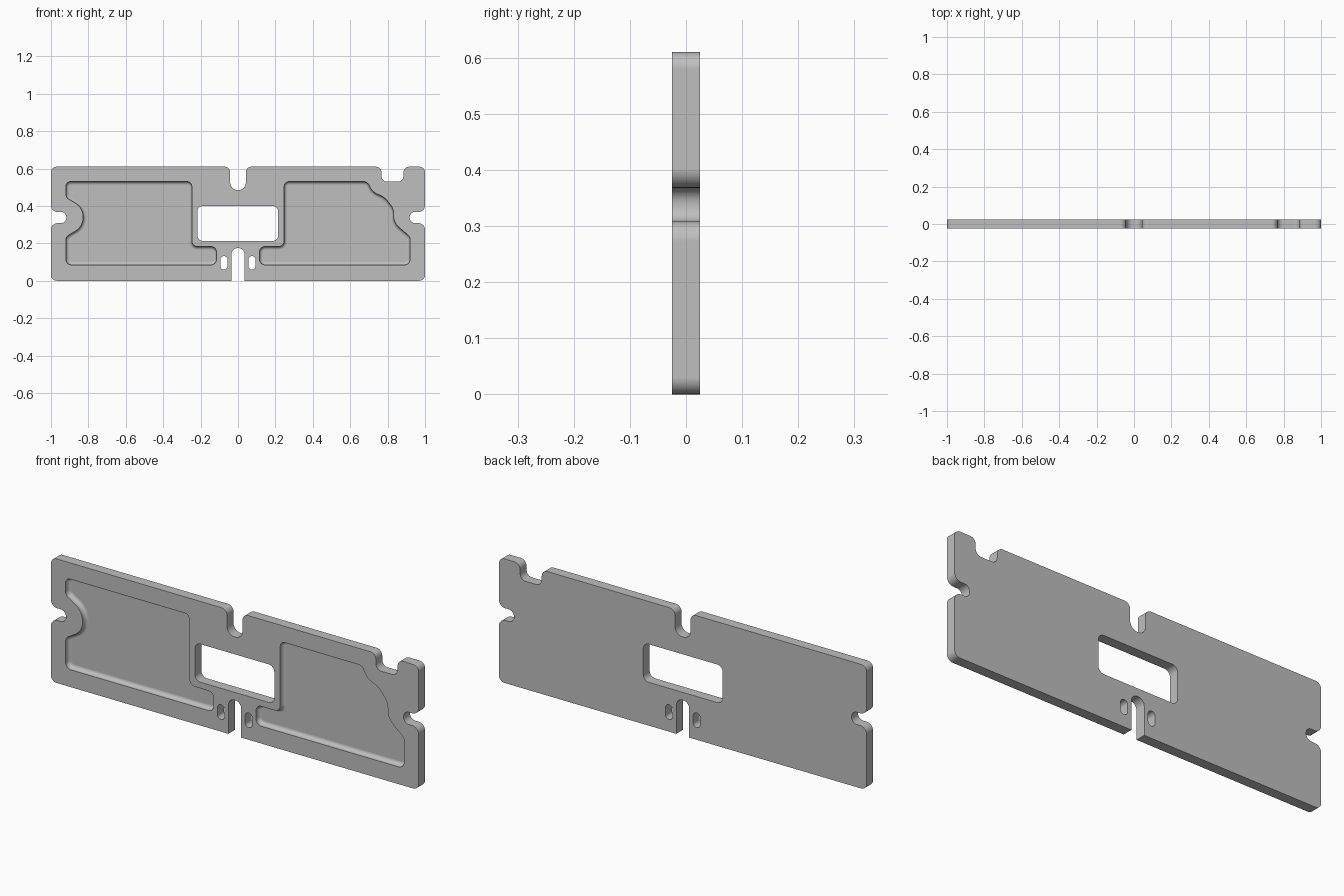
import bpy, bmesh, math
from mathutils import Vector

cube = bpy.data.objects.get("Cube")
if cube:
    bpy.data.objects.remove(cube)

FRONT, BACK = -0.025, 0.025
DEPTH, FILLET = 0.025, 0.018

grey = bpy.data.materials.new("plain grey")
grey.use_nodes = True
grey.diffuse_color = (0.52, 0.52, 0.52, 1)
grey.node_tree.nodes["Principled BSDF"].inputs["Base Color"].default_value = grey.diffuse_color


def rounded(corners, steps=8):
    """Turn (x, z, radius) corners into a counter-clockwise loop with arcs."""
    pts = []
    for i, (x, z, r) in enumerate(corners):
        p = Vector((x, z))
        if r == 0:
            pts.append(p)
            continue
        a = (Vector(corners[i - 1][:2]) - p).normalized()
        b = (Vector(corners[(i + 1) % len(corners)][:2]) - p).normalized()
        half = a.angle(b) / 2
        centre = p + (a + b).normalized() * (r / math.sin(half))
        start = p + a * (r / math.tan(half)) - centre
        end = p + b * (r / math.tan(half)) - centre
        turn = start.angle(end)
        for k in range(steps + 1):
            t = k / steps
            pts.append(centre + (start * math.sin((1 - t) * turn)
                                 + end * math.sin(t * turn)) / math.sin(turn))
    area = sum(pts[i - 1].cross(pts[i]) for i in range(len(pts)))
    return pts if area > 0 else pts[::-1]


def inset(pts, d):
    """Move a loop inward by d along its mitred normals."""
    out = []
    for i, p in enumerate(pts):
        e1 = (p - pts[i - 1]).normalized()
        e2 = (pts[(i + 1) % len(pts)] - p).normalized()
        n1, n2 = Vector((-e1.y, e1.x)), Vector((-e2.y, e2.x))
        out.append(p + (n1 + n2) * (d / (1 + n1.dot(n2))))
    return out


def loft(name, corners, sections):
    """Solid through (inset, y) sections of one outline."""
    loop = rounded(corners)
    bm = bmesh.new()
    rings = [[bm.verts.new((p.x, y, p.y)) for p in inset(loop, d)] for d, y in sections]
    n = len(loop)
    for low, high in zip(rings, rings[1:]):
        for i in range(n):
            j = (i + 1) % n
            bm.faces.new((low[i], low[j], high[j], high[i]))
    bm.faces.new(rings[0])
    bm.faces.new(rings[-1])
    bmesh.ops.recalc_face_normals(bm, faces=bm.faces)
    mesh = bpy.data.meshes.new(name)
    bm.to_mesh(mesh)
    bm.free()
    mesh.materials.append(grey)
    obj = bpy.data.objects.new(name, mesh)
    bpy.context.collection.objects.link(obj)
    return obj


def box(x0, x1, z0, z1, r):
    return [(x0, z0, r), (x1, z0, r), (x1, z1, r), (x0, z1, r)]


def mirror(corners):
    return [(-x, z, r) for x, z, r in reversed(corners)]


# Plate outline: right edge with its notch, mirrored for the left edge
R = 0.03
side = [(1, 0, R), (1, 0.308, 0.035), (0.918, 0.308, 0.028),
        (0.918, 0.368, 0.028), (1, 0.368, 0.035), (1, 0.61, R)]
top_notch = [(0.885, 0.61, R), (0.885, 0.53, R), (0.767, 0.53, R), (0.767, 0.61, R)]
mid_notch = [(0.042, 0.61, R), (0.042, 0.485, 0.04)]
bottom_slot = [(-0.035, 0, 0), (-0.035, 0.175, 0.034), (0.035, 0.175, 0.034), (0.035, 0, 0)]
outline = side + top_notch + mid_notch + mirror(mid_notch) + mirror(side) + bottom_slot
plate = loft("plate", outline, [(0, FRONT), (0, BACK)])

# Through holes: window and two small slots
through = [(0, 2 * FRONT), (0, 2 * BACK)]
cutters = [loft("window_cutter", box(-0.217, 0.215, 0.213, 0.4, R), through)]
for x in (-0.075, 0.075):
    cutters.append(loft("slot_cutter", box(x - 0.019, x + 0.019, 0.06, 0.132, 0.0185), through))

# Front pockets with a rounded floor edge
steps = 6
pocket = [(0, 2 * FRONT)]
for k in range(steps + 1):
    a = math.pi / 2 * k / steps
    pocket.append((FILLET * (1 - math.cos(a)), FRONT + DEPTH - FILLET * (1 - math.sin(a))))
inner = [(0.92, 0.085, R), (0.115, 0.085, R), (0.115, 0.183, R),
         (0.247, 0.183, R), (0.247, 0.53, 0.025)]
bulge = [(0.92, 0.53, 0.025), (0.92, 0.445, R), (0.828, 0.39, 0.083),
         (0.828, 0.29, 0.083), (0.92, 0.235, R)]
stepped = [(0.69, 0.53, R), (0.72, 0.475, 0.08), (0.785, 0.445, 0.1),
           (0.832, 0.385, 0.08), (0.832, 0.31, 0.08), (0.92, 0.235, R)]
cutters.append(loft("left_pocket_cutter", inner + stepped, pocket))
cutters.append(loft("right_pocket_cutter", mirror(inner + bulge), pocket))

# Cut everything out of the plate
bpy.ops.object.select_all(action="DESELECT")
plate.select_set(True)
bpy.context.view_layer.objects.active = plate
for cutter in cutters:
    cutter.hide_render = True
    mod = plate.modifiers.new("cut", "BOOLEAN")
    mod.operation, mod.solver, mod.object = "DIFFERENCE", "EXACT", cutter
    bpy.ops.object.modifier_apply(modifier=mod.name)
    bpy.data.objects.remove(cutter)

# Smooth arcs, flat faces
bpy.ops.object.shade_smooth_by_angle(angle=math.radians(30))
weighted = plate.modifiers.new("flat_faces", "WEIGHTED_NORMAL")
weighted.keep_sharp = True
